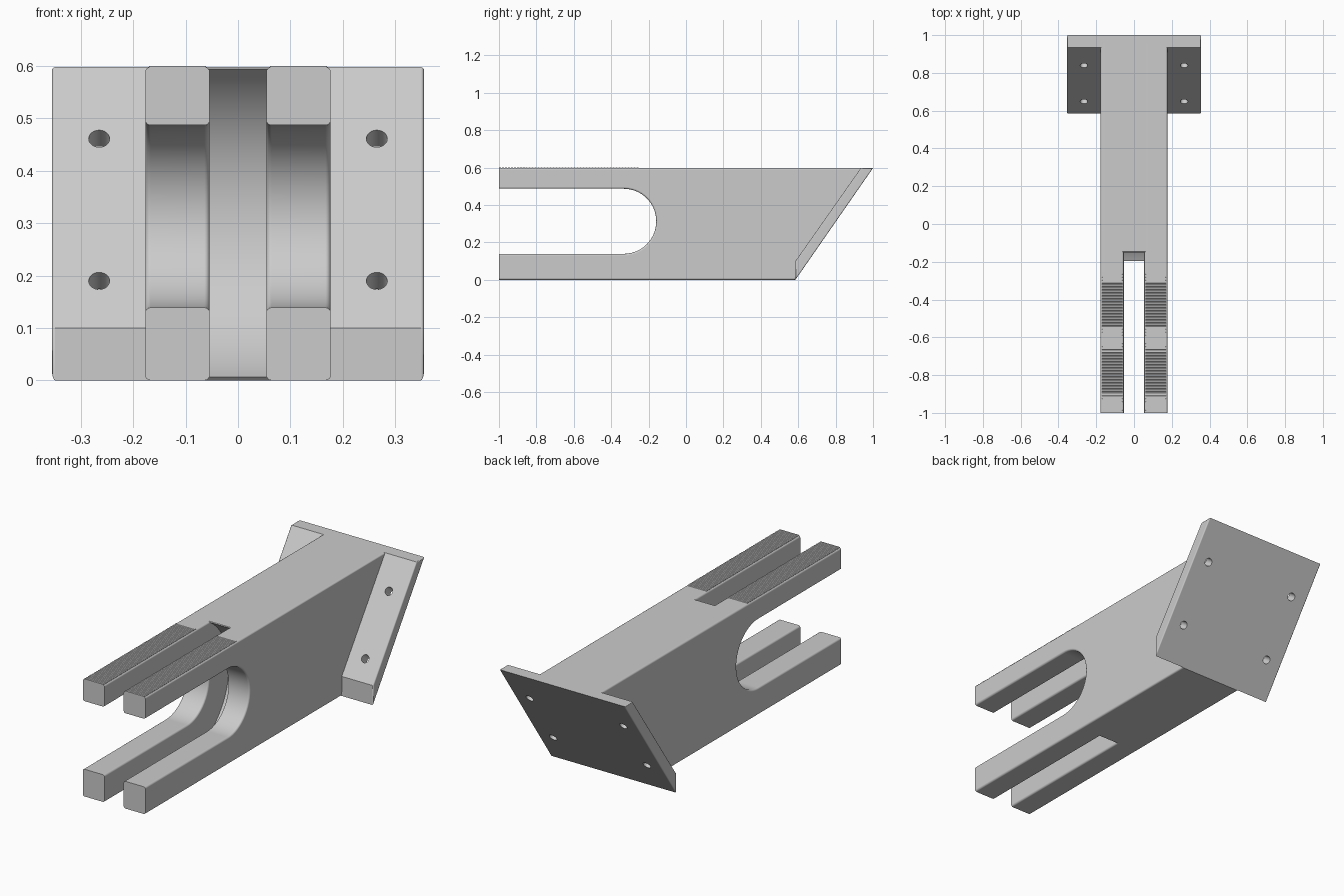
import bpy, bmesh
from math import sin, cos, radians
from mathutils import Vector, Matrix

old = bpy.data.objects.get("Cube")
if old:
    bpy.data.objects.remove(old, do_unlink=True)

grey = bpy.data.materials.new("light_grey")
grey.use_nodes = True
grey.diffuse_color = (0.6, 0.6, 0.6, 1)
grey.node_tree.nodes["Principled BSDF"].inputs["Base Color"].default_value = (0.6, 0.6, 0.6, 1)

TOP = 0.598
FRONT = -1.0
HALF = 0.177            # half width of the body
GAP = 0.054             # half width of the middle slot
CY, CZ = -0.333, 0.313  # shared centre of both rounded slot ends


def arc(radius, start, end, steps):
    """Points (y, z) on an arc around the slot centre, angles in degrees."""
    angles = [radians(start + (end - start) * i / steps) for i in range(steps + 1)]
    return [(CY + radius * cos(a), CZ + radius * sin(a)) for a in angles]


def finish(obj):
    """Smooth the rounded faces and keep the flat ones flat."""
    obj.data.shade_smooth()
    obj.data.set_sharp_from_angle(angle=radians(30))
    mod = obj.modifiers.new("flat_faces", 'WEIGHTED_NORMAL')
    mod.keep_sharp = True


def add_object(name, bm):
    bmesh.ops.recalc_face_normals(bm, faces=bm.faces[:])
    mesh = bpy.data.meshes.new(name)
    bm.to_mesh(mesh)
    bm.free()
    mesh.materials.append(grey)
    obj = bpy.data.objects.new(name, mesh)
    bpy.context.scene.collection.objects.link(obj)
    return obj


def prism(name, profile, x0, x1, rounding=0.0):
    """Extrude a (y, z) profile along x; round its end outlines, not the front tips."""
    bm = bmesh.new()
    rings = [[bm.verts.new((x, y, z)) for y, z in profile] for x in (x0, x1)]
    for ring in rings:
        bm.faces.new(ring)
    count = len(profile)
    for i in range(count):
        j = (i + 1) % count
        bm.faces.new((rings[0][i], rings[0][j], rings[1][j], rings[1][i]))
    bmesh.ops.recalc_face_normals(bm, faces=bm.faces[:])
    if rounding:
        edges = [e for e in bm.edges
                 if abs(e.verts[0].co.x - e.verts[1].co.x) < 1e-5
                 and any(v.co.y > FRONT + 1e-4 for v in e.verts)]
        bmesh.ops.bevel(bm, geom=edges, offset=rounding, offset_type='OFFSET',
                        segments=4, profile=0.5, affect='EDGES', clamp_overlap=True)
    return add_object(name, bm)


# Cheeks: each side of the body with its upper and lower finger
slot_end = arc(0.174, 90, -90, 28)
cheek = ([(FRONT, TOP), (FRONT, CZ + 0.174)] + slot_end +
         [(FRONT, CZ - 0.174), (FRONT, 0), (0.583, 0), (0.96, TOP)])
for side, x0, x1 in (("right", -HALF, -GAP), ("left", GAP, HALF)):
    finish(prism(side + "_cheek", cheek, x0, x1, 0.01))

# Middle web, joining the cheeks behind the round-ended slot
web = ([(0.583, 0), (0.96, TOP), (-0.146, TOP)] +
       arc(0.336, 57, -66, 40) + [(-0.19, 0)])
finish(prism("middle_web", web, -GAP - 0.012, GAP + 0.012))

# Grip ridges on top of the upper fingers
PITCH = 0.016
ridges = [(FRONT, 0.59)]
for i in range(47):
    y = FRONT + i * PITCH
    ridges += [(y, 0.6005), (y + 0.009, 0.6005), (y + 0.0115, 0.597), (y + 0.0135, 0.597)]
ridges.append((ridges[-1][0], 0.59))
for side, sign in (("right", -1), ("left", 1)):
    prism(side + "_grip_ridges", ridges, sign * 0.061, sign * 0.17)

# Slanted mounting plate
plate = prism("mounting_plate",
              [(0.585, 0), (0.585, 0.1), (0.935, TOP), (1, TOP)], -0.355, 0.355, 0.006)

# Four screw holes square to the plate
axis = Vector((0, 0.822, -0.569))
turn = axis.to_track_quat('Z', 'Y').to_matrix().to_4x4()
bm = bmesh.new()
for x in (-0.265, 0.265):
    for y, z in ((0.648, 0.19), (0.838, 0.462)):
        bmesh.ops.create_cone(bm, cap_ends=True, segments=24, radius1=0.02, radius2=0.02,
                              depth=0.3, matrix=Matrix.Translation((x, y, z)) @ turn)
cutter = add_object("hole_cutter", bm)
cutter.hide_render = True
cut = plate.modifiers.new("holes", 'BOOLEAN')
cut.operation = 'DIFFERENCE'
cut.solver = 'EXACT'
cut.object = cutter
bpy.context.view_layer.update()
depsgraph = bpy.context.evaluated_depsgraph_get()
drilled = bpy.data.meshes.new_from_object(plate.evaluated_get(depsgraph))
plate.modifiers.clear()
plate.data = drilled
bpy.data.objects.remove(cutter, do_unlink=True)
finish(plate)
